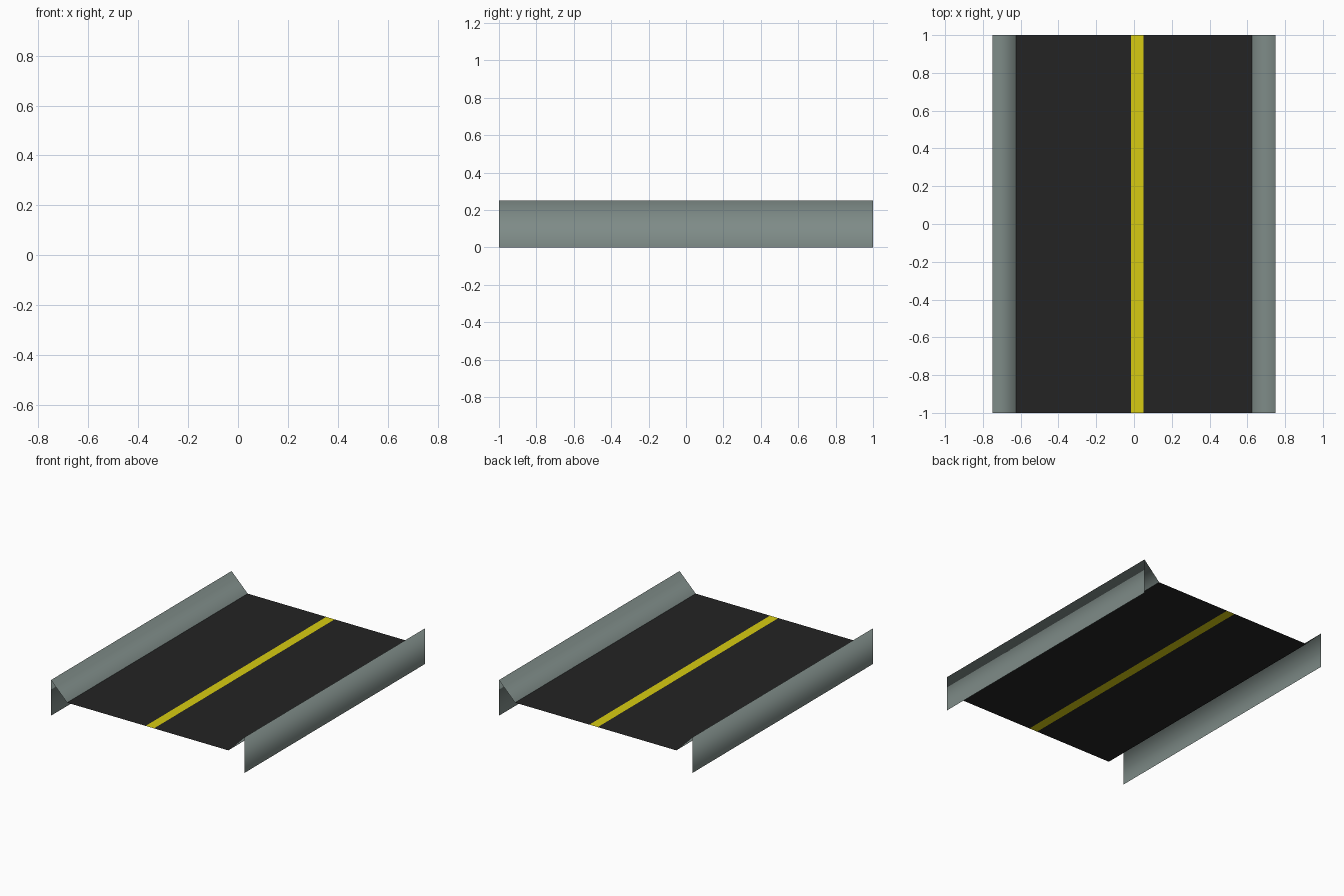
import bpy

if "Cube" in bpy.data.objects:
    bpy.data.objects.remove(bpy.data.objects["Cube"])

HALF_LEN = 1.0
ROAD_Z = 0.125
ROAD_HALF = 0.625
WALL_X = 0.75
WALL_TOP = 0.25


def material(name, rgb):
    mat = bpy.data.materials.new(name)
    mat.diffuse_color = (*rgb, 1.0)
    mat.use_nodes = True
    mat.node_tree.nodes["Principled BSDF"].inputs["Base Color"].default_value = mat.diffuse_color
    return mat


asphalt = material("dark asphalt", (0.0176, 0.0176, 0.0176))
yellow = material("lane yellow", (0.68, 0.60, 0.006))
grey = material("barrier grey", (0.21, 0.26, 0.245))


def sheet(name, profile, mats, smooth=False):
    """Sweep an open (x, z) profile along y; one strip of faces per segment."""
    verts = [(x, y, z) for x, z in profile for y in (-HALF_LEN, HALF_LEN)]
    faces = [(2 * i, 2 * i + 2, 2 * i + 3, 2 * i + 1) for i in range(len(profile) - 1)]
    mesh = bpy.data.meshes.new(name)
    mesh.from_pydata(verts, [], faces)
    for m in mats:
        mesh.materials.append(m)
    for p in mesh.polygons:
        p.use_smooth = smooth
    obj = bpy.data.objects.new(name, mesh)
    bpy.context.collection.objects.link(obj)
    return obj


# Road deck, with the centre line cut in as its own strip
road = sheet("road_deck",
             [(-ROAD_HALF, ROAD_Z), (-0.016, ROAD_Z), (0.049, ROAD_Z), (ROAD_HALF, ROAD_Z)],
             [asphalt, yellow])
road.data.polygons[1].material_index = 1

# Side barriers: sloped inner face and upright outer wall, open at the ends
barrier = sheet("side_barriers",
                [(ROAD_HALF, ROAD_Z), (WALL_X, WALL_TOP), (WALL_X, 0.0)],
                [grey], smooth=True)
mirror = barrier.modifiers.new("mirror_sides", "MIRROR")
mirror.use_axis = (True, False, False)
mirror.use_mirror_merge = False
